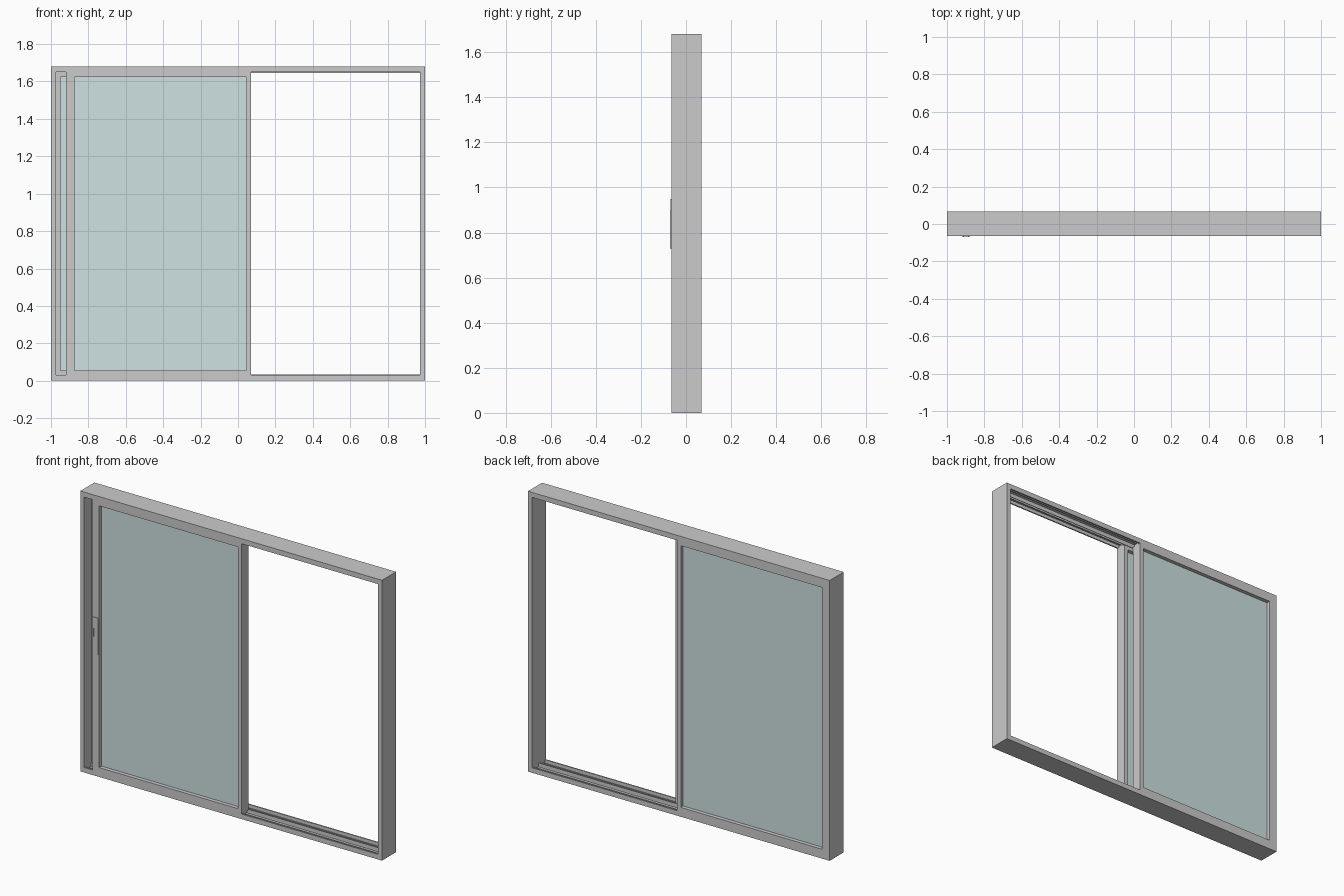
import bpy, bmesh

if "Cube" in bpy.data.objects:
    bpy.data.objects.remove(bpy.data.objects["Cube"])

Y0, Y1 = -0.065, 0.068      # front and back faces of the frame
H, JAMB, LIP = 1.68, 0.026, 0.03
MID = (Y0 + Y1) / 2

glass_mat = bpy.data.materials.new("tinted_glass")
glass_mat.diffuse_color = (0.62, 0.75, 0.75, 1)
glass_mat.use_nodes = True
glass_mat.node_tree.nodes["Principled BSDF"].inputs["Base Color"].default_value = glass_mat.diffuse_color


def finish(name, bm, mat=None):
    bmesh.ops.recalc_face_normals(bm, faces=bm.faces)
    me = bpy.data.meshes.new(name)
    bm.to_mesh(me)
    bm.free()
    ob = bpy.data.objects.new(name, me)
    bpy.context.collection.objects.link(ob)
    if mat:
        me.materials.append(mat)
    return ob


def box(name, x, y, z, mat=None):
    bm = bmesh.new()
    bmesh.ops.create_cube(bm, size=1)
    for v in bm.verts:
        v.co = [lo + (c + 0.5) * (hi - lo) for c, (lo, hi) in zip(v.co, (x, y, z))]
    return finish(name, bm, mat)


def extrude_x(name, profile, x0, x1):
    """Extrude a (y, z) profile along x."""
    bm = bmesh.new()
    face = bm.faces.new([bm.verts.new((x0, y, z)) for y, z in profile])
    new = bmesh.ops.extrude_face_region(bm, geom=[face])["geom"]
    bmesh.ops.translate(bm, vec=(x1 - x0, 0, 0),
                        verts=[g for g in new if isinstance(g, bmesh.types.BMVert)])
    return finish(name, bm)


def ring(name, x, y, z, left, right, rail):
    """Rectangular frame as one mesh with clean mitred faces."""
    outer = [(x[0], z[0]), (x[1], z[0]), (x[1], z[1]), (x[0], z[1])]
    a, b, c, d = x[0] + left, x[1] - right, z[0] + rail, z[1] - rail
    inner = [(a, c), (b, c), (b, d), (a, d)]
    bm = bmesh.new()
    loops = [[bm.verts.new((px, py, pz)) for px, pz in pts]
             for pts, py in ((outer, y[0]), (inner, y[0]), (inner, y[1]), (outer, y[1]))]
    for k in range(4):
        for i in range(4):
            j, n = (i + 1) % 4, (k + 1) % 4
            bm.faces.new((loops[k][i], loops[k][j], loops[n][j], loops[n][i]))
    finish(name, bm)
    return (a, b), (c, d)


# Outer frame: side jambs
for side, s in (("left", -1), ("right", 1)):
    xs = sorted((s * 1.0, s * (1 - JAMB)))
    box(side + "_jamb", xs, (Y0, Y1), (0, H))

# Sill and head: twin channel profile with lips and a low running rail per channel
W, F, R = 0.008, 0.010, 0.020
half = [(Y0, 0), (Y0, LIP), (Y0 + W, LIP), (Y0 + W, F),
        (-0.036, F), (-0.036, R), (-0.030, R), (-0.030, F),
        (MID - 0.002, F), (MID - 0.002, LIP + 0.004)]
profile = half + [(2 * MID - y, z) for y, z in reversed(half)]
extrude_x("sill_track", profile, -1 + JAMB, 1 - JAMB)
extrude_x("head_track", [(y, H - z) for y, z in profile], -1 + JAMB, 1 - JAMB)

# Sashes: the front one slides and stands slightly open, the back one is fixed
sashes = (("sliding", (-0.92, 0.07), (Y0, MID - 0.002), 0.045),
          ("fixed", (-1 + JAMB, 0.012), (MID + 0.002, Y1), 0.025))
for name, x, y, left in sashes:
    gx, gz = ring(name + "_sash", x, y, (LIP, H - LIP), left, 0.025, 0.026)
    yc = (y[0] + y[1]) / 2
    box(name + "_glass", gx, (yc - 0.009, yc + 0.009), gz, glass_mat)
    # tongues running in the channels, either side of the running rail
    for end, z in (("bottom", (R, LIP)), ("top", (H - LIP, H - R))):
        box(f"{name}_{end}_tongue", x, (yc - 0.016, yc + 0.016), z)

# Handle on the sliding sash: plate, turning lever and latch button
box("handle_plate", (-0.919, -0.880), (Y0 - 0.003, Y0 + 0.002), (0.825, 0.95))
box("handle_lever", (-0.887, -0.879), (Y0 - 0.005, Y0 + 0.002), (0.73, 0.90))
box("latch_button", (-0.914, -0.908), (Y0 - 0.005, Y0), (0.835, 0.885))
